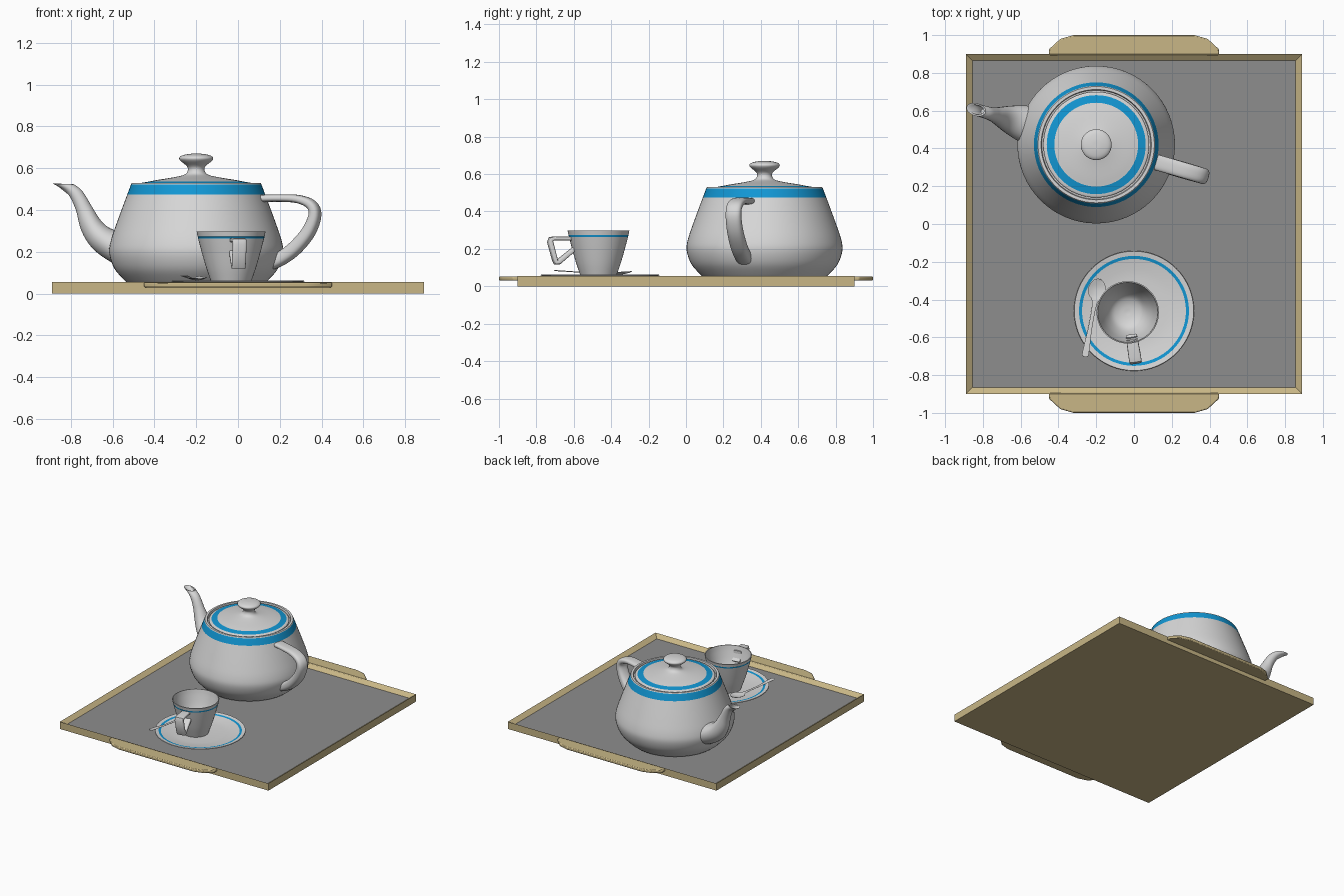
import bpy, bmesh, math
from mathutils import Vector

if "Cube" in bpy.data.objects:
    bpy.data.objects.remove(bpy.data.objects["Cube"])


def material(name, rgb):
    m = bpy.data.materials.new(name)
    m.diffuse_color = (*rgb, 1)
    m.use_nodes = True
    m.node_tree.nodes["Principled BSDF"].inputs["Base Color"].default_value = m.diffuse_color
    return m


WHITE = material("white china", (0.68, 0.68, 0.68))
BLUE = material("blue stripe", (0.006, 0.31, 0.66))
TAN = material("pale wood", (0.58, 0.47, 0.24))
GREY = material("grey mat", (0.27, 0.27, 0.27))


def finish(name, bm, mats, loc=(0, 0, 0), turn=0, smooth=True):
    bmesh.ops.remove_doubles(bm, verts=bm.verts, dist=1e-5)
    bmesh.ops.recalc_face_normals(bm, faces=bm.faces)
    me = bpy.data.meshes.new(name)
    bm.to_mesh(me)
    bm.free()
    for m in mats:
        me.materials.append(m)
    ob = bpy.data.objects.new(name, me)
    bpy.context.collection.objects.link(ob)
    ob.location = loc
    ob.rotation_euler.z = turn
    if smooth:
        bpy.ops.object.select_all(action='DESELECT')
        ob.select_set(True)
        bpy.context.view_layer.objects.active = ob
        bpy.ops.object.shade_smooth_by_angle(angle=math.radians(40))
    return ob


def spline(pts, n=4):
    """Catmull-Rom curve through tuples of any length."""
    p = [Vector(q) for q in pts]
    p = [2 * p[0] - p[1]] + p + [2 * p[-1] - p[-2]]
    out = []
    for i in range(1, len(p) - 2):
        a, b, c, d = p[i - 1:i + 3]
        for k in range(n):
            t = k / n
            out.append(0.5 * (2 * b + (c - a) * t + (2 * a - 5 * b + 4 * c - d) * t * t
                              + (3 * b - a - 3 * c + d) * t ** 3))
    return out + [p[-2]]


def lathe(name, profile, loc, striped, n=64):
    """Spin an (r, z) profile; striped(r, z) picks the blue faces."""
    bm = bmesh.new()
    rings = []
    for r, z in profile:
        if r < 1e-4:
            rings.append([bm.verts.new((0, 0, z))] * n)
        else:
            rings.append([bm.verts.new((r * math.cos(math.tau * k / n), r * math.sin(math.tau * k / n), z))
                          for k in range(n)])
    for j in range(len(rings) - 1):
        (r0, z0), (r1, z1) = profile[j], profile[j + 1]
        blue = striped((r0 + r1) / 2, (z0 + z1) / 2)
        for k in range(n):
            quad = [rings[j][k], rings[j][(k + 1) % n], rings[j + 1][(k + 1) % n], rings[j + 1][k]]
            quad = list(dict.fromkeys(quad))
            if len(quad) > 2:
                bm.faces.new(quad).material_index = int(blue)
    return finish(name, bm, [WHITE, BLUE], loc)


def tube(name, sections, loc, turn, n=24, power=1.0, dish=0.0):
    """Loft sections (x1, z1, x2, z2, half_width) lying along local x."""
    bm = bmesh.new()
    rings = []
    for x1, z1, x2, z2, w in sections:
        ring = []
        for k in range(n):
            a = math.tau * (k + 0.5) / n
            c, s = (math.copysign(abs(f) ** power, f) for f in (math.cos(a), math.sin(a)))
            y = w * s
            ring.append(bm.verts.new(((x1 + x2) / 2 + c * (x1 - x2) / 2, y,
                                      (z1 + z2) / 2 + c * (z1 - z2) / 2 + dish * y * y)))
        rings.append(ring)
    for a, b in zip(rings, rings[1:]):
        for k in range(n):
            bm.faces.new((a[k], a[(k + 1) % n], b[(k + 1) % n], b[k]))
    bm.faces.new(rings[0])
    bm.faces.new(rings[-1])
    return finish(name, bm, [WHITE], loc, turn)


def band(path):
    """Turn centre line (x, z, half_thickness, half_width) into tube sections."""
    out = []
    for i, (x, z, t, w) in enumerate(path):
        a, b = path[max(i - 1, 0)], path[min(i + 1, len(path) - 1)]
        d = Vector((b[0] - a[0], b[1] - a[1])).normalized()
        out.append((x - d.y * t, z + d.x * t, x + d.y * t, z - d.x * t, w))
    return out


# Tray with a recessed mat
bm = bmesh.new()
bmesh.ops.create_cube(bm, size=1)
for v in bm.verts:
    v.co = (v.co.x * 1.78, v.co.y * 1.8, (v.co.z + 0.5) * 0.055)
top = max(bm.faces, key=lambda f: f.calc_center_median().z)
bmesh.ops.inset_region(bm, faces=[top], thickness=0.05)
top.material_index = 1
for v in top.verts:
    v.co.z = 0.03
finish("tray", bm, [TAN, GREY], smooth=False)

# Tray grips, front and back
half = [(0.45, 0.89), (0.45, 0.925), (0.39, 0.98), (0.32, 1.0)]
outline = half + [(-x, y) for x, y in reversed(half)]
for name, side in (("back_grip", 1), ("front_grip", -1)):
    bm = bmesh.new()
    face = bm.faces.new([bm.verts.new((x, y * side, 0.03)) for x, y in outline])
    ext = bmesh.ops.extrude_face_region(bm, geom=[face])["geom"]
    bmesh.ops.translate(bm, vec=(0, 0, 0.023), verts=[v for v in ext if isinstance(v, bmesh.types.BMVert)])
    ob = finish(name, bm, [TAN])
    bev = ob.modifiers.new("soft edge", 'BEVEL')
    bev.width = 0.006
    bev.segments = 2

# Teapot body, lid, spout and handle
POT, TURN = (-0.2, 0.42, 0), math.radians(-16.3)
body = [(0, 0.03), (0.29, 0.03)] + spline(
    [(0.315, 0.04), (0.345, 0.065), (0.392, 0.12), (0.416, 0.19), (0.41, 0.25), (0.38, 0.34),
     (0.33, 0.475), (0.312, 0.523)]) + [(0.308, 0.53), (0.292, 0.53), (0.288, 0.513), (0, 0.513)]
lathe("teapot_body", body, POT, lambda r, z: r > 0.3 and 0.475 < z < 0.524)
lid = [(0, 0.505), (0.28, 0.505), (0.28, 0.523)] + spline(
    [(0.275, 0.527), (0.262, 0.53), (0.222, 0.537), (0.18, 0.545), (0.1, 0.558), (0.055, 0.57),
     (0.04, 0.59), (0.045, 0.61), (0.075, 0.635), (0.081, 0.65), (0.065, 0.662), (0.03, 0.669), (0, 0.67)])
lathe("teapot_lid", lid, POT, lambda r, z: 0.222 < r < 0.262 and z > 0.52)
spout = spline([(-0.33, 0.12, -0.33, 0.29, 0.1), (-0.41, 0.144, -0.418, 0.307, 0.095),
                (-0.51, 0.211, -0.474, 0.345, 0.07), (-0.57, 0.297, -0.522, 0.417, 0.047),
                (-0.60, 0.403, -0.548, 0.46, 0.037), (-0.645, 0.484, -0.575, 0.497, 0.033),
                (-0.715, 0.527, -0.61, 0.523, 0.033)])
spout += [(-0.703, 0.524, -0.62, 0.521, 0.025), (-0.635, 0.472, -0.585, 0.475, 0.02)]
tube("teapot_spout", spout, POT, TURN)
handle = spline([(0.31, 0.455, 0.018, 0.042), (0.42, 0.457, 0.018, 0.042), (0.51, 0.452, 0.02, 0.042),
                 (0.575, 0.425, 0.024, 0.042), (0.592, 0.375, 0.028, 0.042), (0.56, 0.295, 0.032, 0.043),
                 (0.495, 0.22, 0.034, 0.044), (0.43, 0.172, 0.034, 0.044), (0.375, 0.145, 0.032, 0.044)])
tube("teapot_handle", band(handle), POT, TURN, power=0.75)

# Saucer
saucer = [(0, 0.03), (0.17, 0.03), (0.3, 0.052), (0.318, 0.058), (0.316, 0.063), (0.291, 0.059),
          (0.275, 0.056), (0.22, 0.046), (0.17, 0.041), (0, 0.041)]
lathe("saucer", saucer, (0, -0.46, 0), lambda r, z: 0.275 < r < 0.291)

# Cup and its handle
CUP = (-0.033, -0.468, 0)
cup = [(0, 0.041), (0.09, 0.041)] + spline(
    [(0.097, 0.06), (0.118, 0.12), (0.14, 0.195), (0.158, 0.264), (0.16, 0.274), (0.165, 0.297)]) + spline(
    [(0.159, 0.298), (0.149, 0.25), (0.125, 0.17), (0.09, 0.105), (0.05, 0.08), (0, 0.072)])
lathe("cup", cup, CUP, lambda r, z: r > 0.155 and 0.264 < z < 0.274)
loop = [(0.145, 0.255, 0.011, 0.03), (0.24, 0.256, 0.011, 0.033), (0.258, 0.252, 0.013, 0.033),
        (0.262, 0.238, 0.014, 0.033), (0.236, 0.142, 0.013, 0.033), (0.23, 0.127, 0.013, 0.033),
        (0.218, 0.129, 0.014, 0.033), (0.125, 0.205, 0.012, 0.03)]
tube("cup_handle", band(loop), CUP, math.radians(-81), power=0.45)

# Spoon: sections of x, underside z, half width
spoon = spline([(0, 0.078, 0.008), (0.015, 0.072, 0.03), (0.05, 0.064, 0.047), (0.09, 0.064, 0.04),
                (0.13, 0.069, 0.014), (0.25, 0.071, 0.01), (0.36, 0.078, 0.016), (0.41, 0.081, 0.017),
                (0.42, 0.082, 0.007)])
tube("spoon", [(x, z + 0.005, x, z, w) for x, z, w in spoon], (-0.185, -0.29, 0),
     math.atan2(-0.415, -0.075), dish=5)
